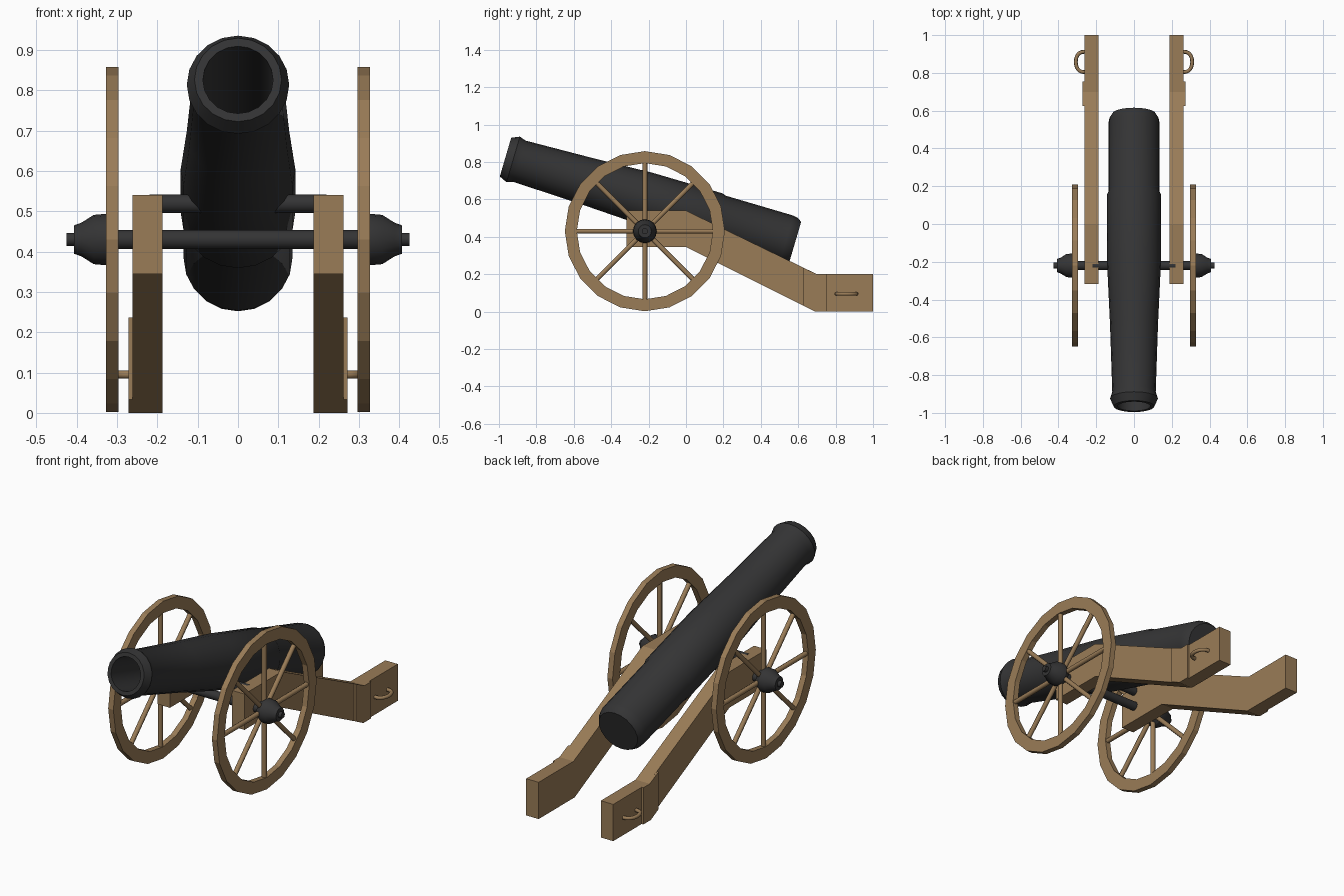
import bpy, bmesh, math
from mathutils import Vector, Matrix

if "Cube" in bpy.data.objects:
    bpy.data.objects.remove(bpy.data.objects["Cube"])


def material(name, rgb):
    m = bpy.data.materials.new(name)
    m.diffuse_color = (*rgb, 1)
    m.use_nodes = True
    m.node_tree.nodes["Principled BSDF"].inputs["Base Color"].default_value = m.diffuse_color
    return m


WOOD = material("brown wood", (0.32, 0.2, 0.095))
IRON = material("black iron", (0.034, 0.034, 0.035))


def finish(name, bm, mat, smooth=None):
    bmesh.ops.recalc_face_normals(bm, faces=bm.faces)
    me = bpy.data.meshes.new(name)
    bm.to_mesh(me)
    bm.free()
    me.materials.append(mat)
    if smooth:
        me.shade_smooth()
        me.set_sharp_from_angle(angle=math.radians(smooth))
    ob = bpy.data.objects.new(name, me)
    bpy.context.collection.objects.link(ob)
    return ob


def skin(bm, rings, closed=False):
    """Bridge rings of points; cap the ends unless the rings form a closed loop."""
    vs = [[bm.verts.new(p) for p in ring] for ring in rings]
    n = len(vs[0])
    pairs = list(zip(vs, vs[1:])) + ([(vs[-1], vs[0])] if closed else [])
    for a, b in pairs:
        for i in range(n):
            j = (i + 1) % n
            bm.faces.new((a[i], a[j], b[j], b[i]))
    if not closed:
        bm.faces.new(vs[0])
        bm.faces.new(vs[-1])


def lathe(bm, profile, origin, axis, sides, closed=False):
    """Turn (distance along axis, radius) points around an axis."""
    q = Vector(axis).to_track_quat('Z', 'Y').to_matrix().to_4x4()
    m = Matrix.Translation(origin) @ q
    angles = [2 * math.pi * i / sides for i in range(sides)]
    skin(bm, [[m @ Vector((r * math.cos(a), r * math.sin(a), t)) for a in angles]
              for t, r in profile], closed)


def turned(name, profile, origin, axis, sides, mat, smooth=None, closed=False):
    bm = bmesh.new()
    lathe(bm, profile, origin, axis, sides, closed)
    return finish(name, bm, mat, smooth)


def slab(name, outline, x0, x1, mat):
    """Extrude a (y, z) outline between two x positions."""
    bm = bmesh.new()
    skin(bm, [[(x, y, z) for y, z in outline] for x in (x0, x1)])
    return finish(name, bm, mat)


# Barrel with flared muzzle, open bore and bevelled breech
muzzle, breech = Vector((0, -0.965, 0.826)), Vector((0, 0.583, 0.37))
turned("barrel",
       [(1.0, 0.087), (0, 0.087), (0, 0.108), (0.043, 0.127), (0.078, 0.115),
        (0.45, 0.127), (0.78, 0.142), (1.17, 0.142), (1.185, 0.135),
        (1.565, 0.135), (1.59, 0.13), (1.614, 0.115)],
       muzzle, breech - muzzle, 20, IRON, 30)

# Trunnion bar and axle
AY, AZ = -0.22, 0.43
turned("trunnion", [(-0.22, 0.023), (0.22, 0.023)], (0, AY, 0.519), (1, 0, 0), 16, IRON, 40)
turned("axle", [(-0.31, 0.024), (0.31, 0.024)], (0, AY, AZ), (1, 0, 0), 16, IRON, 40)

CHEEK = [(-0.318, 0.345), (-0.318, 0.54), (0, 0.54), (0.7, 0.2), (1, 0.2),
         (1, 0), (0.69, 0), (0, 0.345)]
PLATE = [(0.625, 0.033), (0.625, 0.236), (0.7, 0.2), (0.755, 0.2), (0.755, 0), (0.69, 0)]

for s, side in ((1, "right"), (-1, "left")):
    # Carriage cheek and the plate over its bend
    slab(side + "_cheek", CHEEK, s * 0.187, s * 0.262, WOOD)
    slab(side + "_bend_plate", PLATE, s * 0.26, s * 0.272, WOOD)

    # Bowed handle on the trail
    bm = bmesh.new()
    rings = []
    for k in range(13):
        a = math.pi * k / 12
        out = Vector((s * math.sin(a), -math.cos(a), 0))
        c = Vector((s * (0.258 + 0.05 * math.sin(a) ** 0.7), 0.858 - 0.054 * math.cos(a), 0.095))
        rings.append([c + 0.01 * (out * math.cos(b) + Vector((0, 0, math.sin(b))))
                      for b in (2 * math.pi * i / 8 for i in range(8))])
    skin(bm, rings)
    finish(side + "_handle", bm, WOOD, 50)

    # Wheel rim
    turned(side + "_wheel_rim",
           [(0.297, 0.428), (0.328, 0.428), (0.328, 0.364), (0.297, 0.364)],
           (0, AY, AZ), (s, 0, 0), 20, WOOD, closed=True)

    # Eight spokes
    bm = bmesh.new()
    for k in range(8):
        a = k * math.pi / 4
        lathe(bm, [(0.03, 0.013), (0.37, 0.013)], (s * 0.3125, AY, AZ),
              (0, math.cos(a), math.sin(a)), 8)
    finish(side + "_spokes", bm, WOOD, 50)

    # Hub with stepped cap
    turned(side + "_hub",
           [(0.299, 0.05), (0.326, 0.064), (0.358, 0.061), (0.388, 0.042),
            (0.407, 0.035), (0.407, 0.016), (0.425, 0.016)],
           (0, AY, AZ), (s, 0, 0), 16, IRON, 30)
